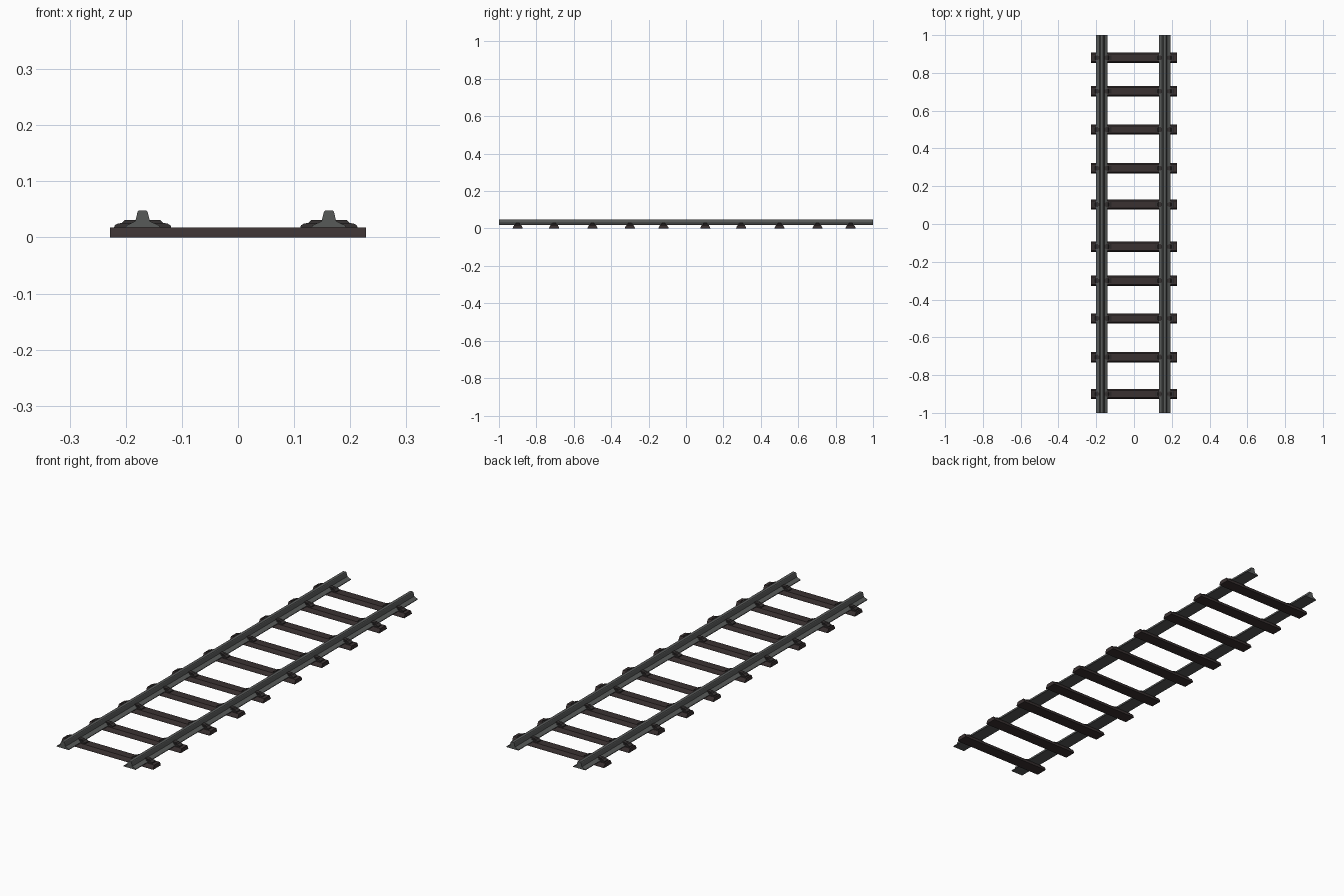
import bpy

if "Cube" in bpy.data.objects:
    bpy.data.objects.remove(bpy.data.objects["Cube"])


def material(name, rgb):
    m = bpy.data.materials.new(name)
    m.diffuse_color = (*rgb, 1)
    m.use_nodes = True
    m.node_tree.nodes["Principled BSDF"].inputs["Base Color"].default_value = m.diffuse_color
    return m


steel = material("grey steel", (0.095, 0.10, 0.098))
wood = material("dark brown wood", (0.042, 0.031, 0.031))
iron = material("dark iron", (0.036, 0.031, 0.031))


def prism(name, profile, axis, centre, half, mat):
    """Extrude a (u, z) profile along x or y, about a centre (x, y)."""
    n = len(profile)
    verts = []
    for s in (-half, half):
        for u, z in profile:
            x, y = (s, u) if axis == "x" else (u, s)
            verts.append((x + centre[0], y + centre[1], z))
    faces = [tuple(range(n)), tuple(range(2 * n - 1, n - 1, -1))]
    faces += [(i, i + n, (i + 1) % n + n, (i + 1) % n) for i in range(n)]
    if axis == "y":
        faces = [f[::-1] for f in faces]
    mesh = bpy.data.meshes.new(name)
    mesh.from_pydata(verts, [], [f[::-1] for f in faces])
    mesh.materials.append(mat)
    ob = bpy.data.objects.new(name, mesh)
    bpy.context.collection.objects.link(ob)
    return ob


def mirrored(half_profile):
    return half_profile + [(-u, z) for u, z in reversed(half_profile)]


RAILS = (-0.17, 0.162)
SLEEPERS = (-0.9, -0.705, -0.5, -0.3, -0.12, 0.103, 0.295, 0.5, 0.703, 0.88)

# Rails: wide foot, sloping to a narrow web and head
rail = mirrored([(0.030, 0.018), (0.030, 0.021), (0.013, 0.029), (0.009, 0.0455), (0.007, 0.048)])
for x in RAILS:
    prism("rail", rail, "y", (x, 0), 1.0, steel)

# Sleepers with sloping sides, and rail clamps on top of them
sleeper = mirrored([(0.027, 0.0), (0.026, 0.005), (0.019, 0.018)])
clamp_low = mirrored([(0.051, 0.017), (0.050, 0.0215), (0.044, 0.025), (0.034, 0.026)])
clamp_high = mirrored([(0.038, 0.022), (0.037, 0.026), (0.032, 0.031), (0.012, 0.031)])
for y in SLEEPERS:
    prism("sleeper", sleeper, "x", (0, y), 0.228, wood)
    for x in RAILS:
        prism("clamp_base", clamp_low, "y", (x, y), 0.013, iron)
        prism("clamp_jaw", clamp_high, "y", (x, y), 0.009, iron)

# Consistent outward normals
import bmesh
for ob in bpy.context.collection.objects:
    bm = bmesh.new()
    bm.from_mesh(ob.data)
    bmesh.ops.recalc_face_normals(bm, faces=bm.faces)
    bm.to_mesh(ob.data)
    bm.free()
